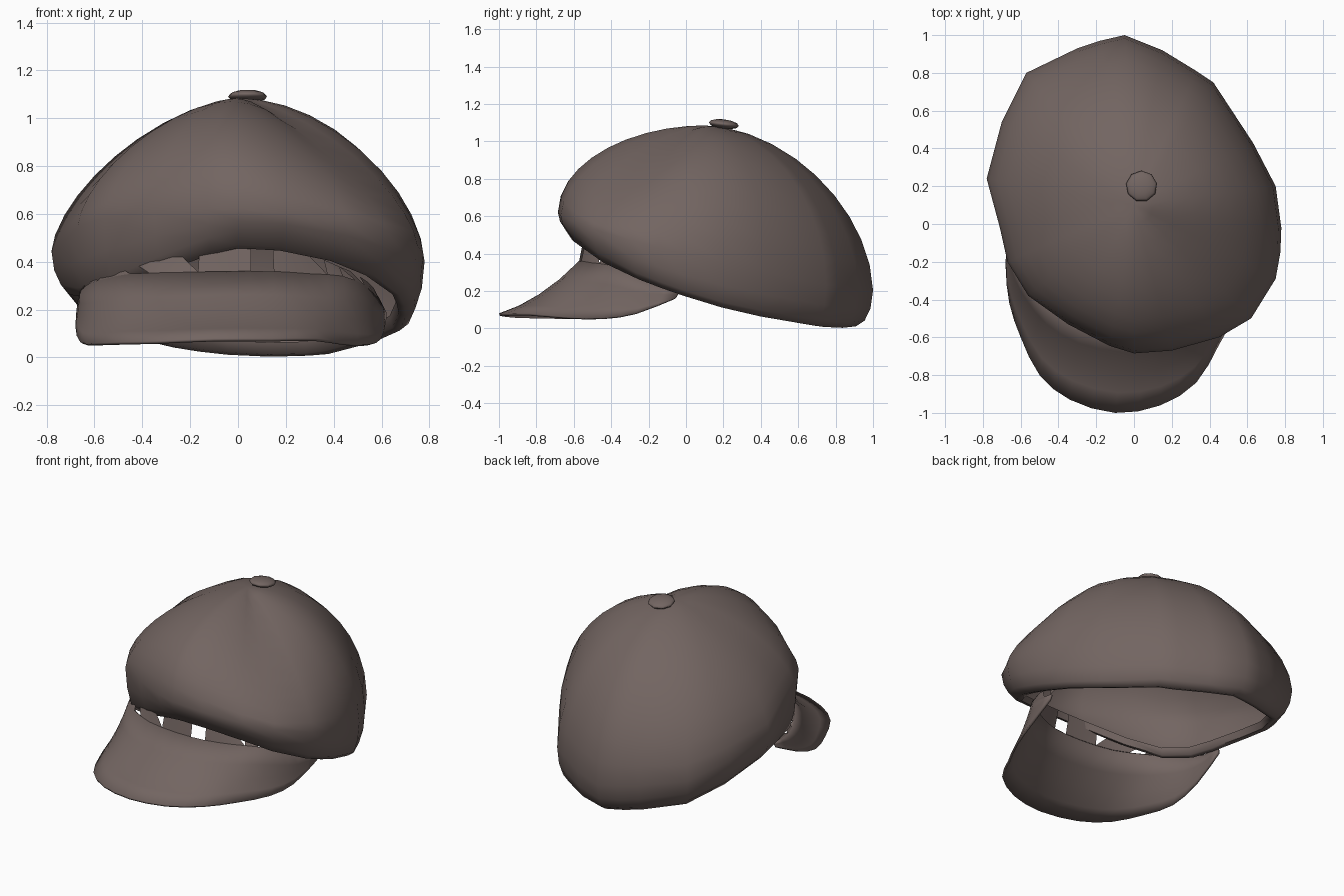
import bpy, bmesh, math
from mathutils import Vector

if "Cube" in bpy.data.objects:
    bpy.data.objects.remove(bpy.data.objects["Cube"])

cloth = bpy.data.materials.new("taupe_cloth")
cloth.diffuse_color = (0.17, 0.13, 0.12, 1)
cloth.use_nodes = True
cloth.node_tree.nodes["Principled BSDF"].inputs["Base Color"].default_value = cloth.diffuse_color


def finish(name, bm, angle=60):
    me = bpy.data.meshes.new(name)
    bm.to_mesh(me)
    bm.free()
    me.materials.append(cloth)
    ob = bpy.data.objects.new(name, me)
    bpy.context.collection.objects.link(ob)
    bpy.ops.object.select_all(action='DESELECT')
    ob.select_set(True)
    bpy.context.view_layer.objects.active = ob
    bpy.ops.object.shade_smooth_by_angle(angle=math.radians(angle))
    return ob


def bridge(bm, a, b, closed):
    n = len(a)
    for i in range(n if closed else n - 1):
        j = (i + 1) % n
        bm.faces.new((a[i], b[i], b[j], a[j]))


def smooth_path(pts):
    """Insert a rounded midpoint between neighbouring points."""
    pts = [Vector(p) for p in pts]
    out = []
    for i in range(len(pts) - 1):
        p0, p3 = pts[max(i - 1, 0)], pts[min(i + 2, len(pts) - 1)]
        out += [pts[i], (9 * (pts[i] + pts[i + 1]) - p0 - p3) / 16]
    return out + [pts[-1]]


def clamp(v):
    return max(0, min(1, v))


def bottom(x, y):
    """Height of the tilted lower edge of the crown, higher at the left."""
    z = max(.003, .17 - .33 * y + .13 * y * y + .25 * max(0, -y - .4))
    ramp = clamp((y + .3) / .5) if x < .1 else clamp((y - .35) / .4)
    return z + .22 * (x - .15) ** 2 * ramp


# crown: rings lofted from a lopsided plan outline
OUTLINE = [(-.05, 1.0), (-.18, .97), (-.3, .93), (-.57, .8), (-.7, .54), (-.78, .24),
           (-.71, -.02), (-.67, -.2), (-.56, -.38), (-.35, -.53), (-.13, -.645),
           (0, -.685), (.2, -.67), (.45, -.6), (.62, -.5), (.75, -.29), (.775, -.15),
           (.78, -.02), (.75, .2), (.63, .43), (.42, .75), (.33, .81), (.15, .92)]
CX, CY, TOP = 0, .1, 1.085
# fullness of the dome by compass direction: low is pinched, high is puffed
FULLNESS = [(0, 1.85), (25, 1.98), (60, 1.88), (90, 1.8), (135, 1.65), (180, 1.52),
            (225, 1.62), (252, 2.05), (272, 1.95), (315, 1.3), (340, 1.55), (360, 1.85)]


def fullness(x, y):
    a = math.degrees(math.atan2(y - CY, x - CX)) % 360
    for (a0, p0), (a1, p1) in zip(FULLNESS, FULLNESS[1:]):
        if a <= a1:
            return p0 + (p1 - p0) * (a - a0) / (a1 - a0)


bm = bmesh.new()


def ring(s, height):
    vs = []
    for x, y in OUTLINE:
        px, py = CX + (x - CX) * s, CY + (y - CY) * s
        vs.append(bm.verts.new((px, py, height(x, y, px, py))))
    return vs


def rim(x, y):
    return .45 - .25 * y - .07 * x


def dome(t):
    def height(x, y, px, py):
        p = fullness(x, y)
        h = max(0, 1 - t ** p) ** (1 / p)
        return rim(x, y) + (TOP - rim(x, y)) * h
    return height


rings = [ring(t, dome(t)) for t in (.12, .26, .4, .54, .66, .77, .86, .93, .98, 1)]
# fold under the rim and inner lip
rings.append(ring(.985, lambda x, y, px, py: .5 * (rim(x, y) + bottom(px, py))))
rings.append(ring(.95, lambda x, y, px, py: bottom(px, py) + .03))
rings.append(ring(.9, lambda x, y, px, py: bottom(px, py)))
rings.append(ring(.86, lambda x, y, px, py: bottom(px, py) + .01))
rings.append(ring(.845, lambda x, y, px, py: bottom(px, py) + .06))
apex = bm.verts.new((CX, CY, TOP))
for i in range(len(OUTLINE)):
    bm.faces.new((apex, rings[0][i], rings[0][(i + 1) % len(OUTLINE)]))
for a, b in zip(rings, rings[1:]):
    bridge(bm, a, b, True)
finish("crown", bm, 70)

# visor: concave sheet between the headband edge and the outer edge
OUTER = [(-.67, .0, .24), (-.68, -.22, .13), (-.66, -.42, .065), (-.6, -.6, .06),
         (-.5, -.8, .065), (-.34, -.93, .07), (-.1, -1, .08), (.14, -.96, .08),
         (.33, -.84, .08), (.45, -.64, .06), (.55, -.45, .055), (.6, -.27, .08),
         (.62, -.06, .16)]
INNER = [(-.66, .01, .27), (-.66, -.13, .28), (-.62, -.25, .31), (-.55, -.35, .33),
         (-.45, -.44, .35), (-.28, -.53, .355), (-.05, -.57, .36), (.15, -.56, .36),
         (.3, -.5, .35), (.44, -.42, .34), (.53, -.32, .3), (.59, -.2, .24),
         (.62, -.04, .19)]
inner, outer = smooth_path(INNER), smooth_path(OUTER)
bm = bmesh.new()
rows = []
for f in (0, .25, .5, .75, 1):
    row = []
    for a, b in zip(inner, outer):
        p = a.lerp(b, f)
        p.z -= .15 * f * (1 - f) * min(1, (a - b).length / .4)
        row.append(bm.verts.new(p))
    rows.append(row)
for a, b in zip(rows, rows[1:]):
    bridge(bm, a, b, False)
visor = finish("visor", bm, 60)
sol = visor.modifiers.new("thickness", 'SOLIDIFY')
sol.thickness = .014
sol.offset = -1

# headband: ragged zigzag of cloth between visor and crown, with gaps
bm = bmesh.new()
low = [bm.verts.new(p) for p in inner]
high = []
for x, y, z in inner:
    hx, hy = x * .96, y + .025
    high.append(bm.verts.new((hx, hy, max(z + .02, bottom(hx, hy) + .06))))
for i in range(len(low) - 1):
    if i % 5 != 3:
        bm.faces.new((low[i], low[i + 1], high[i]))
    if i % 3 != 1:
        bm.faces.new((high[i], low[i + 1], high[i + 1]))
finish("headband", bm, 20)

# top button
bm = bmesh.new()
bmesh.ops.create_uvsphere(bm, u_segments=9, v_segments=6, radius=1)
button = finish("top_button", bm, 50)
button.scale = (.083, .083, .026)
button.rotation_euler = (-.12, 0, 0)
button.location = (.04, .2, 1.092)
